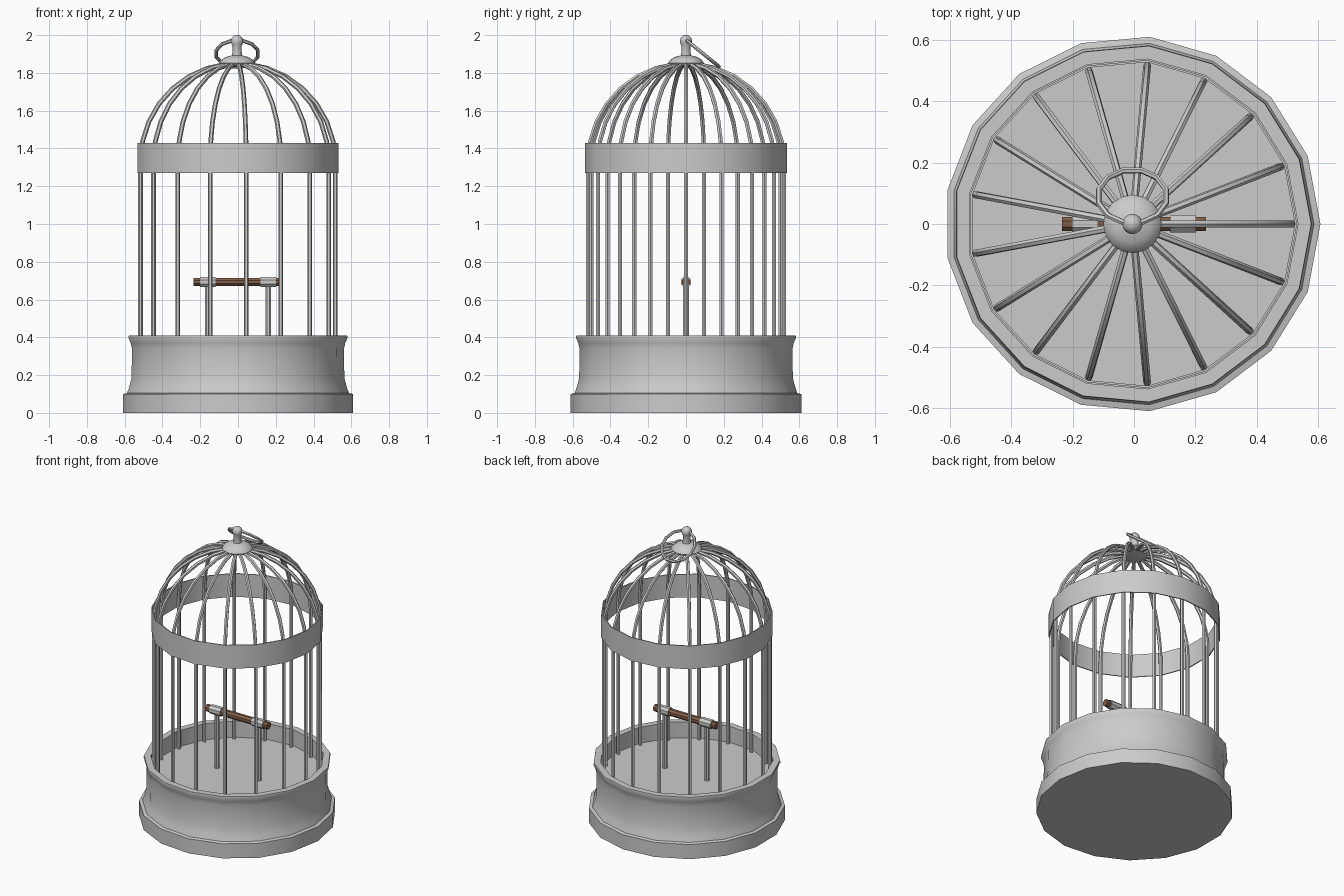
import bpy, bmesh, math
from mathutils import Matrix

if "Cube" in bpy.data.objects:
    bpy.data.objects.remove(bpy.data.objects["Cube"])

N = 17            # sides and bars
CX = -0.005       # axis offset that centres the odd-sided outline


def finish(obj, angle=35):
    bpy.ops.object.select_all(action='DESELECT')
    obj.select_set(True)
    bpy.context.view_layer.objects.active = obj
    bpy.ops.object.shade_smooth_by_angle(angle=math.radians(angle))
    return obj


def from_bmesh(name, bm, mat=None):
    bmesh.ops.recalc_face_normals(bm, faces=bm.faces)
    me = bpy.data.meshes.new(name)
    bm.to_mesh(me)
    bm.free()
    obj = bpy.data.objects.new(name, me)
    bpy.context.collection.objects.link(obj)
    if mat:
        me.materials.append(mat)
    return finish(obj)


def lathe(name, profile, sides, closed=False):
    """Revolve (radius, z) points around the cage axis."""
    bm = bmesh.new()
    rings = []
    for r, z in profile:
        rings.append([bm.verts.new((CX + r * math.cos(2 * math.pi * i / sides),
                                    r * math.sin(2 * math.pi * i / sides), z))
                      for i in range(sides)])
    pairs = list(zip(rings, rings[1:]))
    if closed:
        pairs.append((rings[-1], rings[0]))
    for a, b in pairs:
        for i in range(sides):
            j = (i + 1) % sides
            bm.faces.new((a[i], a[j], b[j], b[i]))
    if not closed:
        bm.faces.new(rings[0])
        bm.faces.new(rings[-1])
    return from_bmesh(name, bm)


def rod(name, radius, start, length, axis, sides=8, mat=None):
    """Cylinder from start along +x or +z."""
    bm = bmesh.new()
    m = Matrix.Translation(start)
    if axis == 'x':
        m = m @ Matrix.Rotation(math.pi / 2, 4, 'Y')
    m = m @ Matrix.Translation((0, 0, length / 2)) @ Matrix.Rotation(math.pi / sides, 4, 'Z')
    bmesh.ops.create_cone(bm, cap_ends=True, segments=sides, radius1=radius,
                          radius2=radius, depth=length, matrix=m)
    return from_bmesh(name, bm, mat)


def wire(name, paths, radius, cyclic=False):
    """Round wire along each path, turned into a mesh."""
    cu = bpy.data.curves.new(name, 'CURVE')
    cu.dimensions = '3D'
    cu.bevel_depth = radius
    cu.bevel_resolution = 1
    cu.use_fill_caps = True
    for path in paths:
        sp = cu.splines.new('POLY')
        sp.points.add(len(path) - 1)
        for p, co in zip(sp.points, path):
            p.co = (*co, 1)
        sp.use_cyclic_u = cyclic
    obj = bpy.data.objects.new(name, cu)
    bpy.context.collection.objects.link(obj)
    bpy.ops.object.select_all(action='DESELECT')
    obj.select_set(True)
    bpy.context.view_layer.objects.active = obj
    bpy.ops.object.convert(target='MESH')
    return finish(bpy.context.view_layer.objects.active)


# Tray base with hollow top and floor
lathe("base_tray", [(0.613, 0), (0.613, 0.1), (0.592, 0.105), (0.58, 0.14),
                    (0.568, 0.185), (0.566, 0.34), (0.573, 0.37), (0.585, 0.398),
                    (0.583, 0.41), (0.54, 0.41), (0.54, 0.3)], N)

# Band around the cage
lathe("upper_band", [(0.537, 1.27), (0.537, 1.43), (0.53, 1.43), (0.53, 1.27)], N, True)

# Bars: straight below, quarter circle dome above
R, ZC = 0.52, 1.33
side = [(R, 0.29)] + [(R * math.cos(t), ZC + R * math.sin(t))
                      for t in (math.radians(a) for a in (0, 12, 24, 36, 48, 60, 72, 84))]
bars = []
for i in range(N):
    a = 2 * math.pi * i / N
    bars.append([(CX + r * math.cos(a), r * math.sin(a), z) for r, z in side])
wire("cage_bars", bars, 0.0125)

# Cap and knob on top
lathe("top_finial", [(0.05, 1.83), (0.085, 1.838), (0.095, 1.852), (0.085, 1.868),
                     (0.06, 1.884), (0.026, 1.893), (0.023, 1.94), (0.03, 1.955),
                     (0.033, 1.97), (0.027, 1.987), (0.015, 1.997), (0.004, 2.0)], 16)

# Tilted hanging ring
tilt = math.radians(-39)
ring = []
for i in range(12):
    a = 2 * math.pi * (i + 0.5) / 12
    u, v = 0.113 * math.cos(a), 0.113 * math.sin(a)
    ring.append((CX + u, 0.09 + v * math.cos(tilt), 1.902 + v * math.sin(tilt)))
wire("hanging_ring", [ring], 0.01, True)

# Perch with two sleeves and posts
wood = bpy.data.materials.new("wood")
wood.diffuse_color = (0.22, 0.11, 0.06, 1)
wood.use_nodes = True
wood.node_tree.nodes["Principled BSDF"].inputs["Base Color"].default_value = wood.diffuse_color
rod("perch", 0.024, (-0.235, 0, 0.693), 0.47, 'x', mat=wood)
for label, s in (("left", -1), ("right", 1)):
    rod(label + "_perch_sleeve", 0.03, (s * 0.16 - 0.042, 0, 0.693), 0.084, 'x')
    rod(label + "_perch_post", 0.016, (s * 0.16, 0, 0.29), 0.39, 'z')
